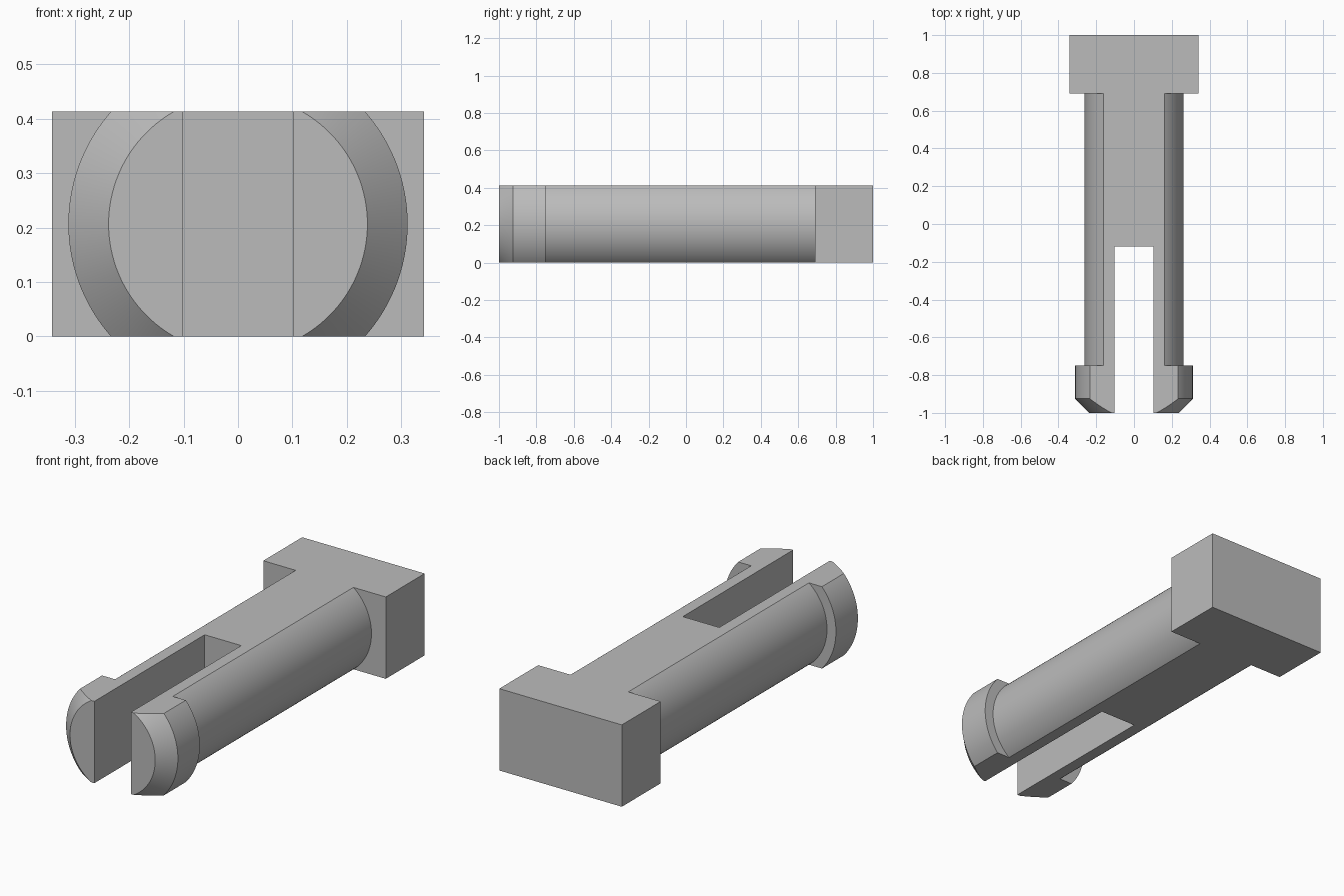
import bpy, bmesh, math
from mathutils import Matrix, Vector

if "Cube" in bpy.data.objects:
    bpy.data.objects.remove(bpy.data.objects["Cube"])

HEIGHT = 0.413
MID = HEIGHT / 2

grey = bpy.data.materials.new("plain_grey")
grey.diffuse_color = (0.5, 0.5, 0.5, 1)
grey.use_nodes = True
grey.node_tree.nodes["Principled BSDF"].inputs["Base Color"].default_value = grey.diffuse_color


def add_object(name, bm):
    bmesh.ops.recalc_face_normals(bm, faces=bm.faces)
    mesh = bpy.data.meshes.new(name)
    bm.to_mesh(mesh)
    bm.free()
    mesh.materials.append(grey)
    obj = bpy.data.objects.new(name, mesh)
    bpy.context.collection.objects.link(obj)
    return obj


def box(name, lo, hi):
    lo, hi = Vector(lo), Vector(hi)
    bm = bmesh.new()
    bmesh.ops.create_cube(bm, size=1, matrix=Matrix.Translation((lo + hi) / 2)
                          @ Matrix.Diagonal((*(hi - lo), 1)))
    return add_object(name, bm)


def lathe_y(name, profile, steps=128):
    """Turn (radius, y) points around the pin's long axis."""
    bm = bmesh.new()
    rings = [[bm.verts.new((r * math.cos(2 * math.pi * i / steps), y,
                            MID + r * math.sin(2 * math.pi * i / steps)))
              for i in range(steps)] for r, y in profile]
    for a, b in zip(rings, rings[1:]):
        for i in range(steps):
            j = (i + 1) % steps
            bm.faces.new((a[i], a[j], b[j], b[i]))
    bm.faces.new(rings[0])
    bm.faces.new(rings[-1])
    return add_object(name, bm)


def combine(obj, other, operation):
    bpy.context.view_layer.objects.active = obj
    mod = obj.modifiers.new(operation, 'BOOLEAN')
    mod.object, mod.operation, mod.solver = other, operation, 'EXACT'
    bpy.ops.object.modifier_apply(modifier=mod.name)
    bpy.data.objects.remove(other)


# Round shaft with the chamfered snap lip at its front end
pin = lathe_y("snap_pin", [(0.238, -1), (0.312, -0.925), (0.312, -0.75),
                           (0.262, -0.75), (0.262, 0.8)])

# Rectangular head
combine(pin, box("head", (-0.342, 0.69, -0.3), (0.342, 1, 0.7)), 'UNION')

# Flat top and underside
combine(pin, box("flat_slab", (-1, -2, 0), (1, 2, HEIGHT)), 'INTERSECT')

# Slot that splits the prongs
combine(pin, box("slot", (-0.102, -1.2, -0.3), (0.102, -0.12, 0.7)), 'DIFFERENCE')

# Smooth curved sides, sharp edges kept
pin.select_set(True)
bpy.context.view_layer.objects.active = pin
bpy.ops.object.shade_smooth_by_angle(angle=math.radians(25))
